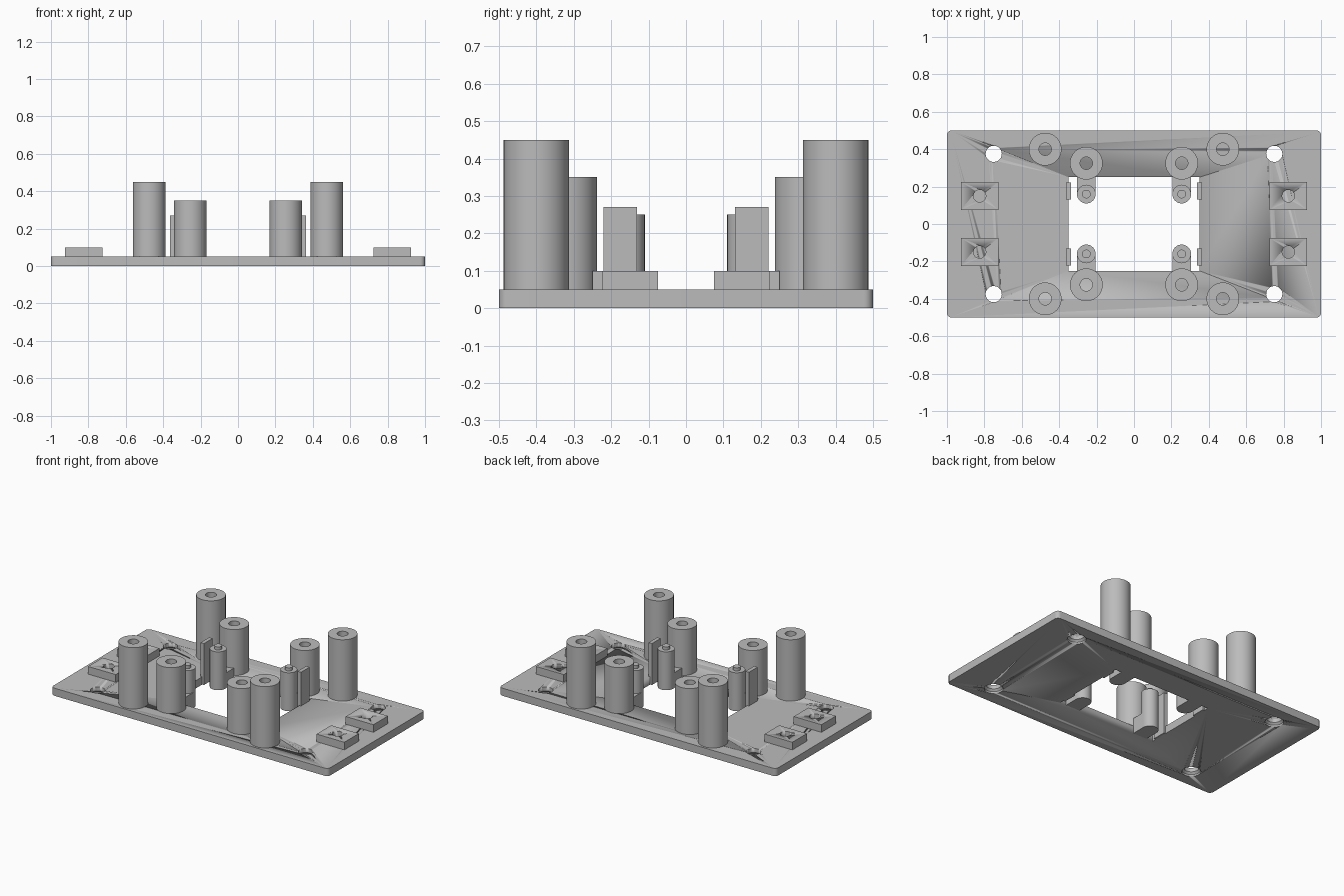
import bpy, bmesh, math
from mathutils import Vector

cube = bpy.data.objects.get("Cube")
if cube:
    bpy.data.objects.remove(cube, do_unlink=True)

GREY = (0.5, 0.5, 0.5, 1)
mat = bpy.data.materials.new("plain grey")
mat.use_nodes = True
mat.diffuse_color = GREY
mat.node_tree.nodes["Principled BSDF"].inputs["Base Color"].default_value = GREY

THICK = 0.05
QUADRANTS = [(sx, sy) for sx in (-1, 1) for sy in (-1, 1)]


def finish(name, bm, loc=(0, 0, 0)):
    """Turn a bmesh into a smooth-by-angle object."""
    bmesh.ops.recalc_face_normals(bm, faces=bm.faces)
    mesh = bpy.data.meshes.new(name)
    bm.to_mesh(mesh)
    bm.free()
    mesh.materials.append(mat)
    ob = bpy.data.objects.new(name, mesh)
    ob.location = loc
    bpy.context.collection.objects.link(ob)
    bpy.ops.object.select_all(action="DESELECT")
    ob.select_set(True)
    bpy.context.view_layer.objects.active = ob
    bpy.ops.object.shade_smooth_by_angle(angle=math.radians(30))
    return ob


def box(name, size, loc, corner=0):
    """Box standing on loc, with optional rounded vertical edges."""
    bm = bmesh.new()
    bmesh.ops.create_cube(bm, size=1)
    bmesh.ops.scale(bm, vec=size, verts=bm.verts)
    bmesh.ops.translate(bm, vec=(0, 0, size[2] / 2), verts=bm.verts)
    if corner:
        upright = [e for e in bm.edges
                   if abs(e.verts[0].co.z - e.verts[1].co.z) > size[2] / 2]
        bmesh.ops.bevel(bm, geom=upright, offset=corner, segments=6,
                        profile=0.5, affect="EDGES")
    return finish(name, bm, loc)


def lathe(name, profile, loc, steps=48, closed=False):
    """Revolve (radius, height) points about the vertical axis."""
    bm = bmesh.new()
    verts = [bm.verts.new((r, 0, z)) for r, z in profile]
    edges = [bm.edges.new(pair) for pair in zip(verts, verts[1:])]
    if closed:
        edges.append(bm.edges.new((verts[-1], verts[0])))
    bmesh.ops.spin(bm, geom=verts + edges, cent=(0, 0, 0), axis=(0, 0, 1),
                   angle=math.tau, steps=steps)
    bmesh.ops.remove_doubles(bm, verts=bm.verts, dist=1e-5)
    return finish(name, bm, loc)


def cut(target, cutter):
    """Subtract the cutter and remove it."""
    mod = target.modifiers.new("cut", "BOOLEAN")
    mod.operation = "DIFFERENCE"
    mod.solver = "EXACT"
    mod.object = cutter
    cutter.hide_render = True
    bpy.ops.object.select_all(action="DESELECT")
    target.select_set(True)
    bpy.context.view_layer.objects.active = target
    # keep the cut before the shading modifier
    bpy.ops.object.modifier_move_to_index(modifier=mod.name, index=0)
    bpy.ops.object.modifier_apply(modifier=mod.name)
    bpy.data.objects.remove(cutter, do_unlink=True)


# Base plate with central window
plate = box("base_plate", (2, 1, THICK), (0, 0, 0), corner=0.025)
cut(plate, box("window_cutter", (0.7, 0.5, 0.2), (0, 0, -0.1)))

for sx, sy in QUADRANTS:
    tag = ("front" if sy < 0 else "back") + ("_left" if sx > 0 else "_right")

    # Mounting hole, countersunk underneath
    cut(plate, lathe("hole_cutter",
                     [(0, -0.02), (0.055, -0.02), (0.055, 0.012),
                      (0.043, 0.024), (0.043, 0.1), (0, 0.1)],
                     (sx * 0.75, sy * 0.375, 0)))

    # Hollow posts
    for name, x, y, top in (("tall_post", 0.475, 0.4, 0.45),
                            ("short_post", 0.255, 0.325, 0.35)):
        lathe(f"{name}_{tag}",
              [(0.033, THICK), (0.0875, THICK), (0.0875, top), (0.033, top)],
              (sx * x, sy * y, 0), closed=True)

    # Bracket arm and stepped peg inside the window
    box(f"peg_arm_{tag}", (0.1, 0.09, 0.1), (sx * 0.255, sy * 0.205, 0))
    lathe(f"peg_{tag}",
          [(0, 0), (0.05, 0), (0.05, 0.25), (0.023, 0.25),
           (0.023, 0.27), (0, 0.27)],
          (sx * 0.255, sy * 0.16, 0), steps=32)

    # Thin upright clip on the window edge
    box(f"clip_{tag}", (0.025, 0.09, 0.27), (sx * 0.35, sy * 0.176, 0))

    # Raised pad with a round socket
    pad = box(f"pad_{tag}", (0.2, 0.15, THICK),
              (sx * 0.825, sy * 0.15, THICK))
    cut(pad, lathe("socket_cutter",
                   [(0, 0), (0.033, 0), (0.033, 0.2), (0, 0.2)],
                   (sx * 0.825, sy * 0.15, 0), steps=32))
